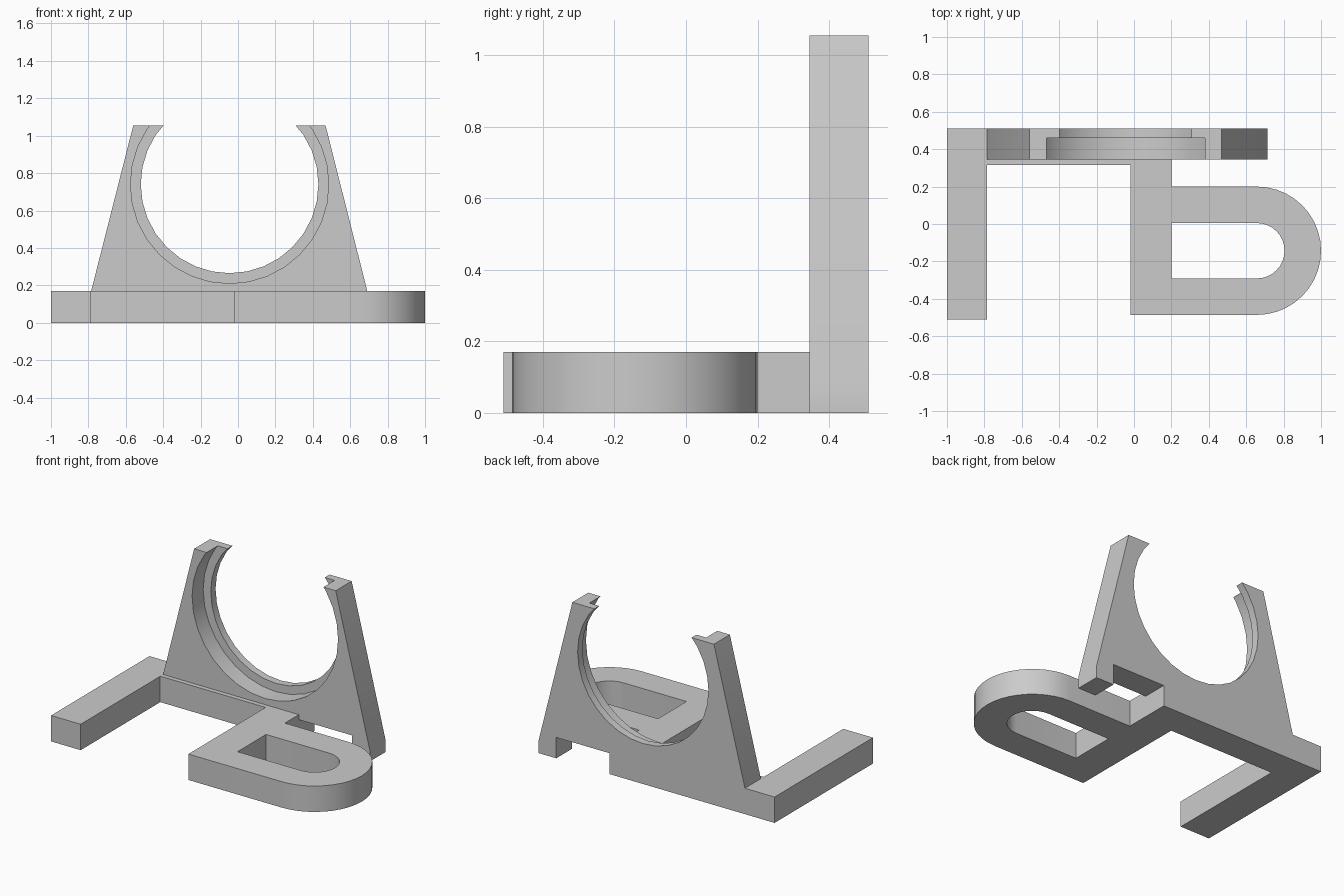
import bpy, bmesh
from math import sin, cos, pi, radians
from mathutils import Vector

if "Cube" in bpy.data.objects:
    bpy.data.objects.remove(bpy.data.objects["Cube"], do_unlink=True)

grey = bpy.data.materials.new("plain grey")
grey.use_nodes = True
grey.diffuse_color = (0.6, 0.6, 0.6, 1)
grey.node_tree.nodes["Principled BSDF"].inputs["Base Color"].default_value = grey.diffuse_color


def prism(name, outline, start, end, axis):
    """Extrude a 2D outline from start to end along z (plan) or y (elevation)."""
    bm = bmesh.new()
    place = (lambda a, b: (a, b, start)) if axis == "z" else (lambda a, b: (a, start, b))
    face = bm.faces.new([bm.verts.new(place(a, b)) for a, b in outline])
    move = bmesh.ops.extrude_face_region(bm, geom=[face])
    shift = Vector((0, 0, end - start)) if axis == "z" else Vector((0, end - start, 0))
    bmesh.ops.translate(bm, vec=shift,
                        verts=[v for v in move["geom"] if isinstance(v, bmesh.types.BMVert)])
    bmesh.ops.recalc_face_normals(bm, faces=bm.faces[:])
    mesh = bpy.data.meshes.new(name)
    bm.to_mesh(mesh)
    bm.free()
    mesh.materials.append(grey)
    obj = bpy.data.objects.new(name, mesh)
    bpy.context.collection.objects.link(obj)
    return obj


def activate(obj):
    bpy.ops.object.select_all(action="DESELECT")
    obj.select_set(True)
    bpy.context.view_layer.objects.active = obj


def cut(obj, cutter):
    """Subtract the cutter and discard it."""
    activate(obj)
    mod = obj.modifiers.new("cut", "BOOLEAN")
    mod.operation, mod.solver, mod.object = "DIFFERENCE", "EXACT", cutter
    bpy.ops.object.modifier_apply(modifier=mod.name)
    bpy.data.objects.remove(cutter, do_unlink=True)


def arc(cx, cy, r, first, last, steps):
    angles = [first + (last - first) * i / steps for i in range(steps + 1)]
    return [(cx + r * cos(t), cy + r * sin(t)) for t in angles]


base_top = 0.17
back, plate_front = 0.51, 0.345
bar_in, mid_left, mid_right = -0.785, -0.02, 0.2
loop_x, loop_y = 0.657, -0.143

# Base: long side bar, cross strip, middle bar and rounded loop
outline = [(-1, back), (-1, -back), (bar_in, -back), (bar_in, 0.315),
           (mid_left, 0.315), (mid_left, loop_y - 0.343)]
outline += arc(loop_x, loop_y, 0.343, -pi / 2, pi / 2, 20)
outline += [(mid_right, 0.2), (mid_right, plate_front), (bar_in, plate_front), (bar_in, back)]
base = prism("base_frame", outline, 0, base_top, "z")
slot = arc(loop_x, loop_y, 0.148, -pi / 2, pi / 2, 16)
slot += [(mid_right, loop_y + 0.148), (mid_right, loop_y - 0.148)]
cut(base, prism("slot_cutter", slot, -0.1, base_top + 0.1, "z"))

# Upright plate with tapered sides and a notch beside the foot
plate = prism("upright_holder", [
    (bar_in, 0), (mid_right, 0), (mid_right, 0.137), (0.585, 0.137), (0.585, 0),
    (0.715, 0), (0.715, 0.075), (0.468, 1.055), (-0.56, 1.055), (bar_in, base_top)],
    plate_front, back, "y")

# Round opening with a wider recess at the front
for name, radius, depth in (("opening_cutter", 0.475, 0.6), ("recess_cutter", 0.53, 0.46)):
    ring = arc(-0.045, 0.74, radius, 0, 2 * pi, 32)[:-1]
    cut(plate, prism(name, ring, 0.25, depth, "y"))

for part in (base, plate):
    activate(part)
    bpy.ops.object.shade_smooth_by_angle(angle=radians(30))
